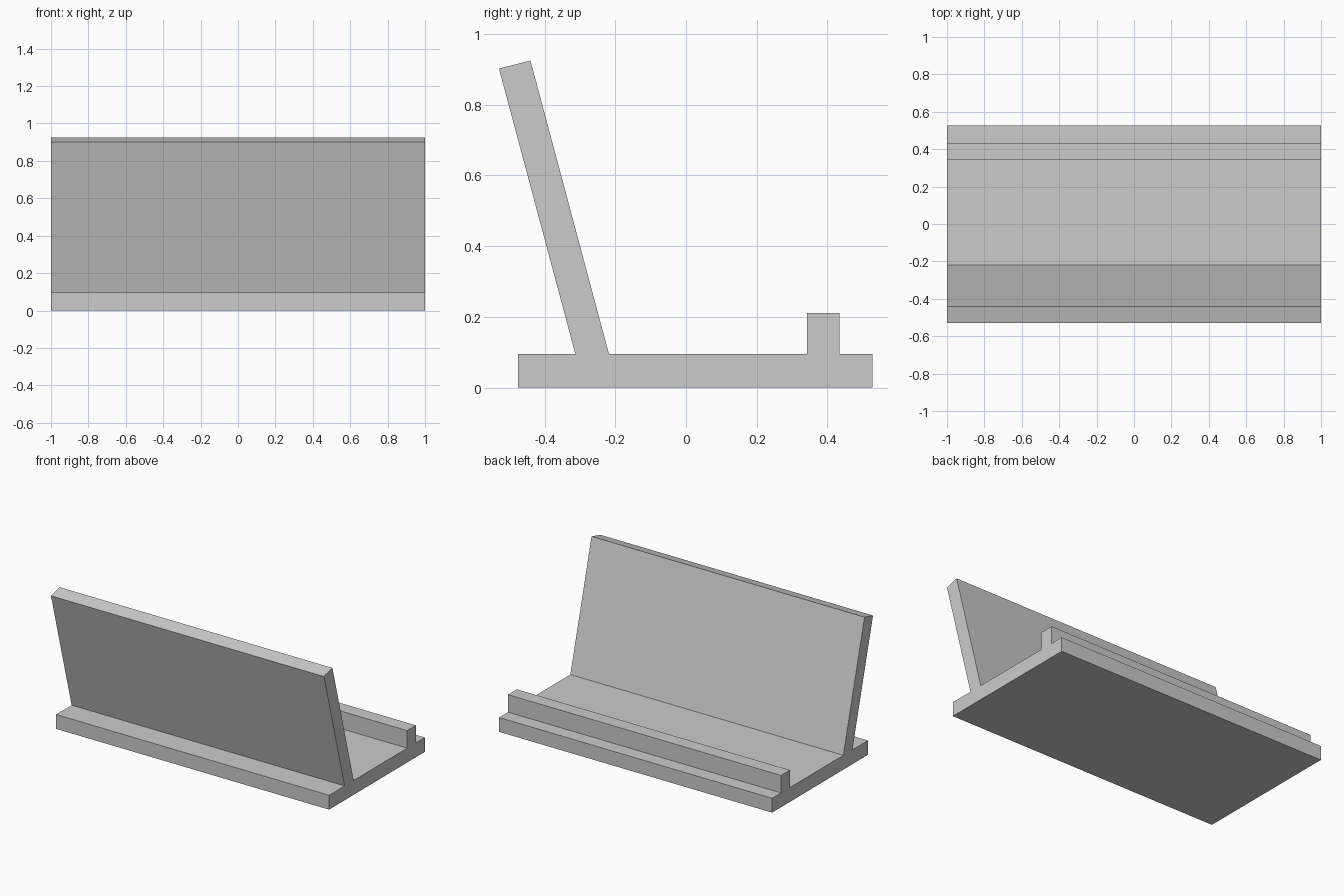
import bpy
import bmesh

cube = bpy.data.objects.get("Cube")
if cube:
    bpy.data.objects.remove(cube, do_unlink=True)

# Plain grey material
grey = bpy.data.materials.new("plain_grey")
grey.use_nodes = True
colour = (0.6, 0.6, 0.6, 1.0)
grey.diffuse_color = colour
grey.node_tree.nodes["Principled BSDF"].inputs["Base Color"].default_value = colour


def extrude_profile(name, outline, half_width):
    """Extrude a closed (y, z) outline along x, centred on x = 0."""
    bm = bmesh.new()
    face = bm.faces.new([bm.verts.new((-half_width, y, z)) for y, z in outline])
    result = bmesh.ops.extrude_face_region(bm, geom=[face])
    moved = [v for v in result["geom"] if isinstance(v, bmesh.types.BMVert)]
    bmesh.ops.translate(bm, verts=moved, vec=(2 * half_width, 0, 0))
    bmesh.ops.recalc_face_normals(bm, faces=bm.faces)
    mesh = bpy.data.meshes.new(name)
    bm.to_mesh(mesh)
    bm.free()
    mesh.materials.append(grey)
    obj = bpy.data.objects.new(name, mesh)
    bpy.context.collection.objects.link(obj)
    return obj


# Side outline: flat base, upright lip, leaning back panel
base_top = 0.095
base = [(-0.475, base_top), (-0.475, 0), (0.527, 0), (0.527, base_top)]
lip = [(0.434, base_top), (0.434, 0.211), (0.342, 0.211), (0.342, base_top)]
panel = [(-0.218, base_top), (-0.44, 0.925), (-0.529, 0.902), (-0.313, base_top)]
extrude_profile("display_stand", base + lip + panel, 1.0)
